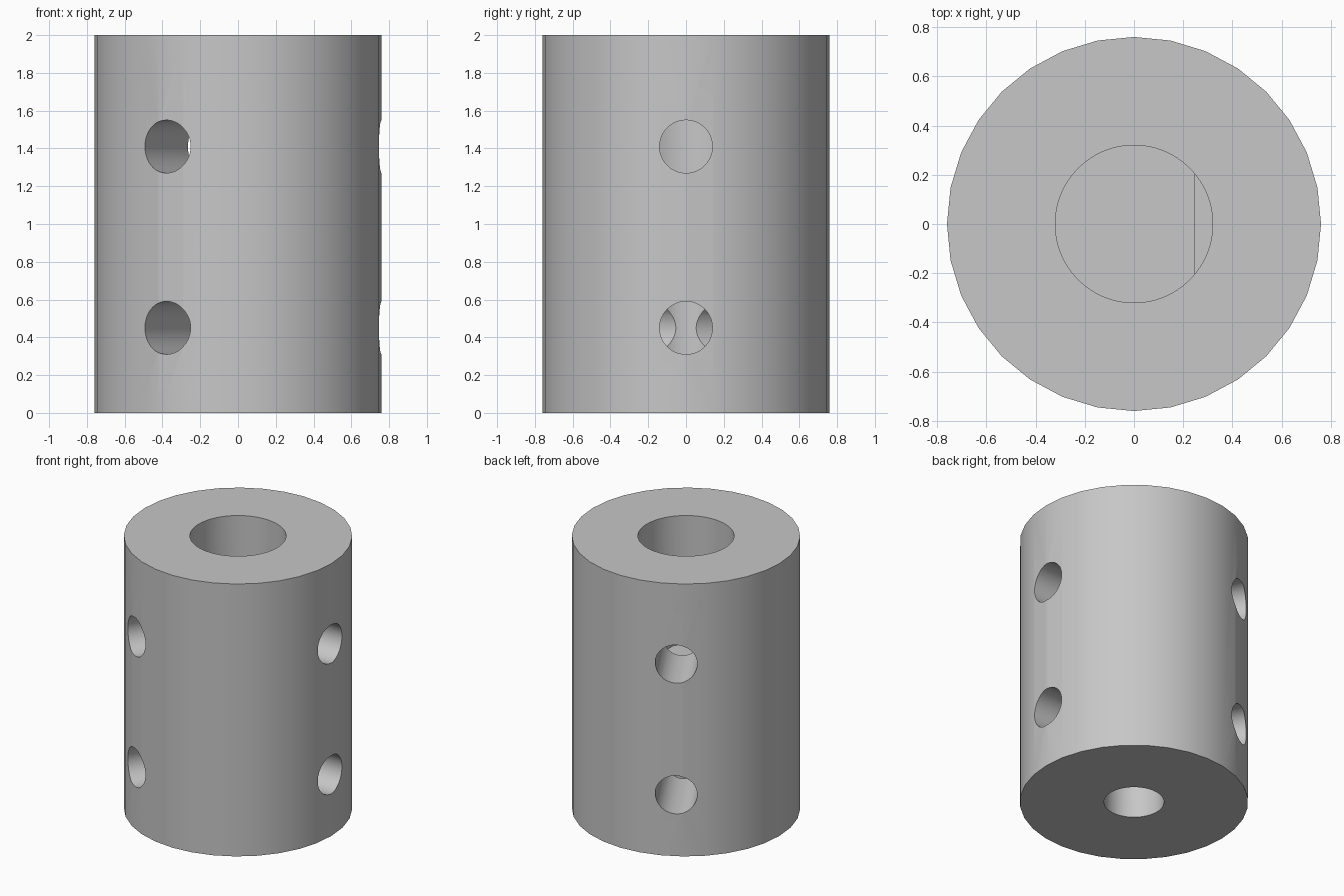
import bpy
from math import radians, cos, sin, pi

default = bpy.data.objects.get("Cube")
if default:
    bpy.data.objects.remove(default, do_unlink=True)

HEIGHT = 2.0
OUTER_R = 0.76
SCREW_R = 0.14
SCREW_HEIGHTS = (0.45, 1.41)

steel = bpy.data.materials.new("grey_metal")
steel.use_nodes = True
colour = (0.57, 0.57, 0.57, 1)
steel.diffuse_color = colour
steel.node_tree.nodes["Principled BSDF"].inputs["Base Color"].default_value = colour


def upright_cylinder(name, radius, bottom, top, sides):
    bpy.ops.mesh.primitive_cylinder_add(
        vertices=sides, radius=radius, depth=top - bottom,
        location=(0, 0, (bottom + top) / 2))
    obj = bpy.context.object
    obj.name = name
    obj.data.materials.append(steel)
    return obj


def cut(target, cutter):
    """Subtract the cutter for good, then delete it."""
    mod = target.modifiers.new("cut", 'BOOLEAN')
    mod.operation = 'DIFFERENCE'
    mod.solver = 'EXACT'
    mod.object = cutter
    bpy.context.view_layer.objects.active = target
    bpy.ops.object.modifier_apply(modifier=mod.name)
    bpy.data.objects.remove(cutter, do_unlink=True)


# Coupling body
body = upright_cylinder("coupling_body", OUTER_R, 0, HEIGHT, 32)

# Wide upper bore, with a flat on its left side below the entry
upper_bore = upright_cylinder("upper_bore", 0.32, 1.05, HEIGHT + 0.1, 64)
bpy.ops.mesh.primitive_cube_add(size=1, location=(0.245 + 0.5, 0, 1.15))
flat = bpy.context.object
flat.name = "bore_flat"
flat.data.materials.append(steel)
cut(upper_bore, flat)
cut(body, upper_bore)

# Narrow lower bore
cut(body, upright_cylinder("lower_bore", 0.2, -0.1, 0.9, 64))

# Two rings of three radial set screw holes
for z in SCREW_HEIGHTS:
    for i in range(3):
        angle = 2 * pi * i / 3
        bpy.ops.mesh.primitive_cylinder_add(
            vertices=48, radius=SCREW_R, depth=0.9,
            location=(0.5 * cos(angle), 0.5 * sin(angle), z),
            rotation=(0, pi / 2, angle))
        hole = bpy.context.object
        hole.name = "screw_hole"
        hole.data.materials.append(steel)
        cut(body, hole)

# Smooth the round walls, keep the rims sharp
bpy.ops.object.select_all(action='DESELECT')
body.select_set(True)
bpy.context.view_layer.objects.active = body
bpy.ops.object.shade_smooth_by_angle(angle=radians(30))
